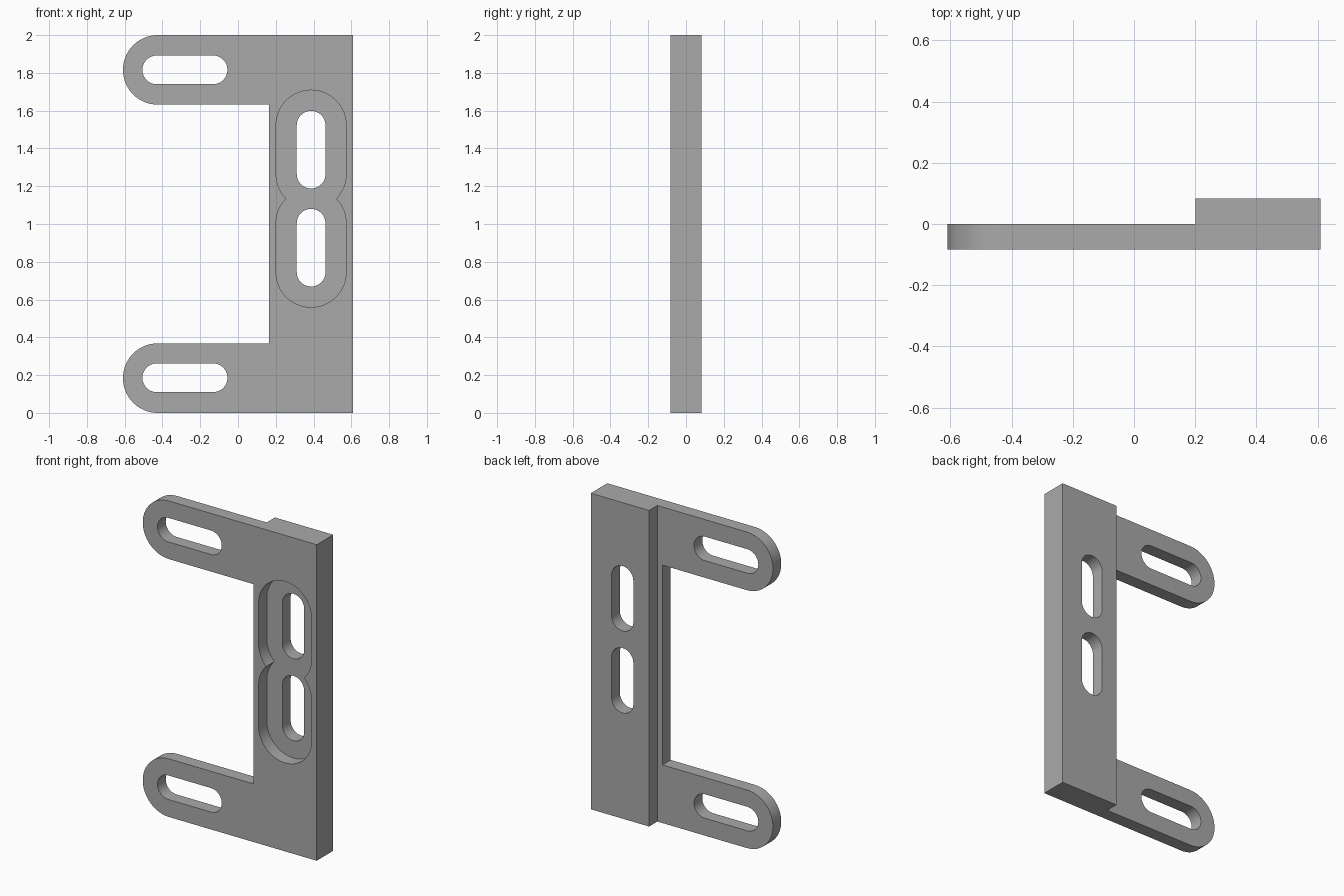
import bpy, bmesh
from math import pi, sin, cos

cube = bpy.data.objects.get("Cube")
if cube:
    bpy.data.objects.remove(cube, do_unlink=True)

HALF = 0.0825            # half of the rail thickness
SIDE = 0.609             # half width
ARM_R, SLOT_R, POCKET_R = 0.184, 0.076, 0.1855
ARM_X = ARM_R - SIDE     # centre of the rounded arm end
INNER_X, STEP_X, RAIL_X = 0.165, 0.201, 0.387
SEG = 32

grey = bpy.data.materials.new("plain grey")
grey.use_nodes = True
colour = (0.4, 0.4, 0.4, 1)
grey.diffuse_color = colour
grey.node_tree.nodes["Principled BSDF"].inputs["Base Color"].default_value = colour


def arc(x, z, r, start, end):
    """Points on an arc in the xz plane."""
    return [(x + r * cos(start + (end - start) * i / SEG),
             z + r * sin(start + (end - start) * i / SEG)) for i in range(SEG + 1)]


def prism(name, points, y0, y1):
    """Extrude an xz profile from y0 to y1."""
    bm = bmesh.new()
    face = bm.faces.new([bm.verts.new((x, y0, z)) for x, z in points])
    new = bmesh.ops.extrude_face_region(bm, geom=[face])["geom"]
    bmesh.ops.translate(bm, vec=(0, y1 - y0, 0),
                        verts=[v for v in new if isinstance(v, bmesh.types.BMVert)])
    bmesh.ops.recalc_face_normals(bm, faces=bm.faces)
    mesh = bpy.data.meshes.new(name)
    bm.to_mesh(mesh)
    bm.free()
    mesh.materials.append(grey)
    obj = bpy.data.objects.new(name, mesh)
    bpy.context.collection.objects.link(obj)
    return obj


def capsule(a, b, r, upright):
    """Slot outline between two arc centres."""
    t = 0 if upright else -pi / 2
    return arc(*b, r, t, t + pi) + arc(*a, r, t + pi, t + 2 * pi)


# Bracket: upright with two round-ended arms
outline = [(SIDE, 0), (SIDE, 2)]
outline += arc(ARM_X, 2 - ARM_R, ARM_R, pi / 2, 3 * pi / 2)
outline += [(INNER_X, 2 - 2 * ARM_R), (INNER_X, 2 * ARM_R)]
outline += arc(ARM_X, ARM_R, ARM_R, pi / 2, 3 * pi / 2)
bracket = prism("slotted_bracket", outline, -HALF, HALF)

# Step: thin the back everywhere except along the rail
cutters = [prism("step_cutter", [(-1, -1), (STEP_X, -1), (STEP_X, 3), (-1, 3)], 0, 1)]

# Arm slots
for name, z in (("lower", ARM_R + 0.002), ("upper", 2 - ARM_R)):
    cutters.append(prism(name + "_arm_slot_cutter",
                         capsule((-0.43, z), (-0.132, z), SLOT_R, False), -1, 1))

# Rail slots, each with a wide front pocket
for name, z0, z1 in (("lower", 0.745, 1.004), ("upper", 1.264, 1.523)):
    ends = (RAIL_X, z0), (RAIL_X, z1)
    cutters.append(prism(name + "_pocket_cutter", capsule(*ends, POCKET_R, True), -1, 0))
    cutters.append(prism(name + "_rail_slot_cutter", capsule(*ends, SLOT_R, True), -1, 1))

for cutter in cutters:
    mod = bracket.modifiers.new(cutter.name, "BOOLEAN")
    mod.operation, mod.solver, mod.object = "DIFFERENCE", "EXACT", cutter
    cutter.hide_render = True

# Apply the cuts and drop the cutters
bpy.ops.object.select_all(action="DESELECT")
bracket.select_set(True)
bpy.context.view_layer.objects.active = bracket
for mod in list(bracket.modifiers):
    bpy.ops.object.modifier_apply(modifier=mod.name)
for cutter in cutters:
    bpy.data.objects.remove(cutter, do_unlink=True)
bpy.ops.object.shade_smooth_by_angle()
